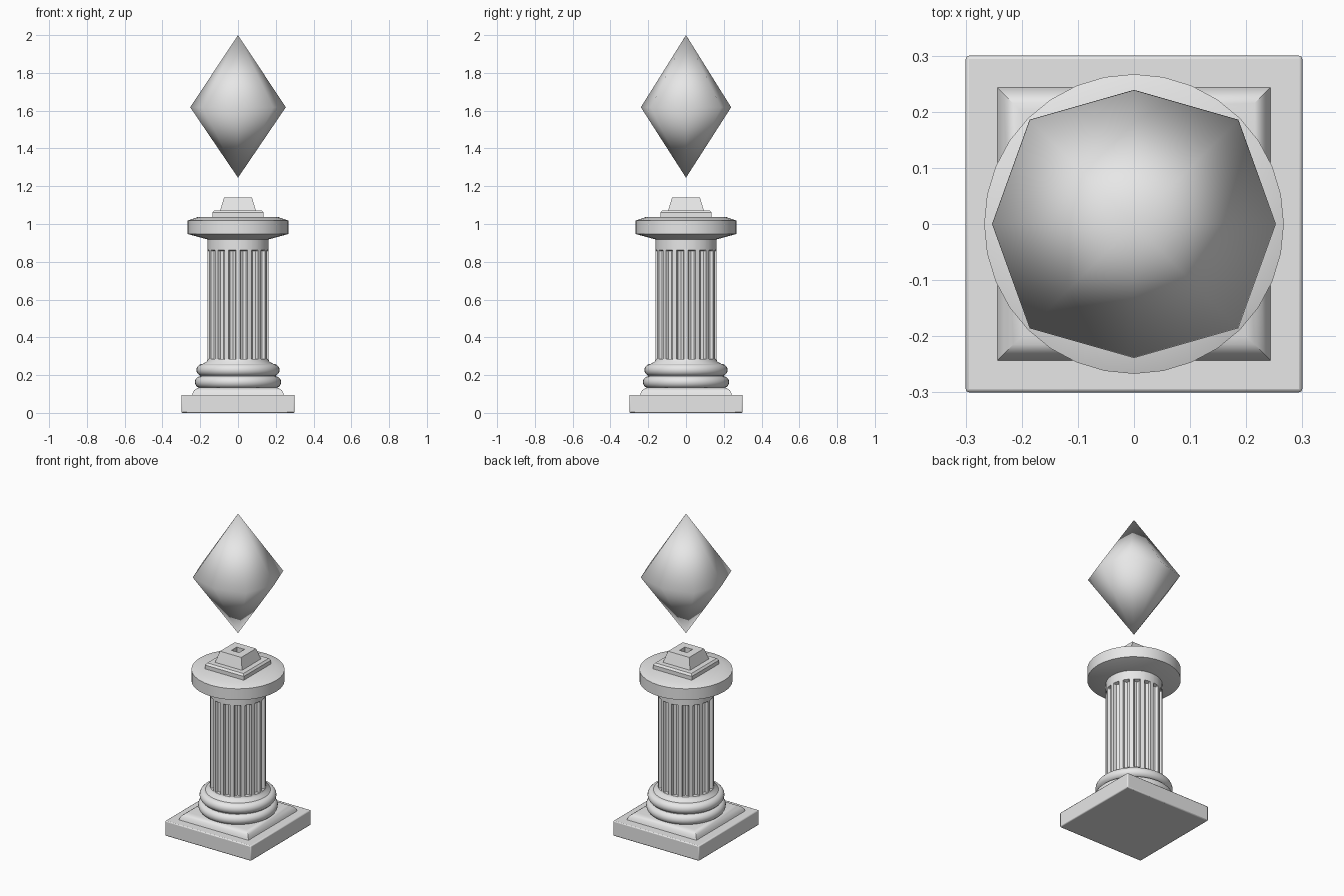
import bpy, bmesh, math

cube = bpy.data.objects.get("Cube")
if cube:
    bpy.data.objects.remove(cube, do_unlink=True)

stone = bpy.data.materials.new("pale_stone")
stone.use_nodes = True
stone.diffuse_color = (0.8, 0.8, 0.8, 1)
stone.node_tree.nodes["Principled BSDF"].inputs["Base Color"].default_value = (0.8, 0.8, 0.8, 1)


def finish(name, bm, angle=None, bevel=0):
    bmesh.ops.recalc_face_normals(bm, faces=bm.faces)
    mesh = bpy.data.meshes.new(name)
    bm.to_mesh(mesh)
    bm.free()
    mesh.materials.append(stone)
    obj = bpy.data.objects.new(name, mesh)
    bpy.context.collection.objects.link(obj)
    if bevel:
        mod = obj.modifiers.new("soft_edges", "BEVEL")
        mod.width = bevel
        mod.segments = 2
    if angle:
        bpy.ops.object.select_all(action="DESELECT")
        obj.select_set(True)
        bpy.context.view_layer.objects.active = obj
        bpy.ops.object.shade_smooth_by_angle(angle=math.radians(angle))
    return obj


def stack(name, rings, angle=None, bevel=0):
    """Skin a list of closed rings and cap both ends."""
    bm = bmesh.new()
    loops = [[bm.verts.new(p) for p in ring] for ring in rings]
    n = len(loops[0])
    for a, b in zip(loops, loops[1:]):
        for i in range(n):
            j = (i + 1) % n
            bm.faces.new((a[i], a[j], b[j], b[i]))
    bm.faces.new(loops[0])
    bm.faces.new(loops[-1])
    return finish(name, bm, angle, bevel)


def circle(r, z, n=32):
    return [(r * math.cos(math.tau * i / n), r * math.sin(math.tau * i / n), z) for i in range(n)]


def square(h, z):
    return [(-h, -h, z), (h, -h, z), (h, h, z), (-h, h, z)]


def torus_rings(r, z, half):
    """Half-round moulding profile."""
    steps = [math.pi * (k / 10 - 0.5) for k in range(11)]
    return [circle(r - half + half * math.cos(t), z + half * math.sin(t), 48) for t in steps]


# Square base in two steps
stack("plinth", [square(0.3, 0), square(0.3, 0.095)], 30, 0.006)
stack("plinth_step", [square(h, z) for h, z in
      ((0.245, 0.09), (0.24, 0.105), (0.232, 0.12), (0.215, 0.132), (0.2, 0.135))], 40)

# Rounded mouldings under the shaft
stack("lower_moulding", torus_rings(0.228, 0.163, 0.032), 40)
stack("neck_ring", [circle(0.2, 0.18), circle(0.2, 0.215)], 40)
stack("upper_moulding", torus_rings(0.22, 0.227, 0.032), 40)
stack("shaft_foot", [circle(r, z, 48) for r, z in
      ((0.19, 0.25), (0.185, 0.262), (0.165, 0.272), (0.161, 0.285))], 50)

# Shaft with sixteen flutes
FLUTES = 16


def fluted(z, depth):
    points = []
    pitch = math.tau / FLUTES
    for i in range(FLUTES):
        for f, d in ((-0.32, 0), (-0.25, 0.7), (0, 1), (0.25, 0.7), (0.32, 0), (0.5, 0)):
            a = (i + 0.5 + f) * pitch
            r = 0.161 - depth * d
            points.append((r * math.cos(a), r * math.sin(a), z))
    return points


stack("fluted_shaft", [fluted(z, d) for z, d in
      ((0.27, 0), (0.282, 0), (0.286, 0.024), (0.856, 0.024), (0.862, 0), (0.93, 0))], 30)

# Round capital
stack("capital", [circle(r, z) for r, z in
      ((0.16, 0.918), (0.267, 0.947), (0.267, 1.018), (0.215, 1.036))], 30)

# Square pedestal on the capital
stack("pedestal_step", [square(0.136, 1.03), square(0.136, 1.06), square(0.126, 1.072)])

# Tapered block with a square socket
stack("socket_block", [square(h, z) for h, z in
      ((0.095, 1.07), (0.074, 1.14), (0.027, 1.14), (0.027, 1.105))])

# Floating eight-sided crystal
bm = bmesh.new()
tip = bm.verts.new((0, 0, 2))
foot = bm.verts.new((0, 0, 1.245))
girdle = []
for i in range(8):
    a = i * math.pi / 4
    r = 0.263 if i % 2 else (0.253 if i % 4 == 0 else 0.239)
    girdle.append(bm.verts.new((r * math.cos(a), r * math.sin(a), 1.618)))
for i in range(8):
    for end in (tip, foot):
        bm.faces.new((girdle[i], girdle[(i + 1) % 8], end))
for face in bm.faces:
    face.smooth = True
finish("crystal", bm)
